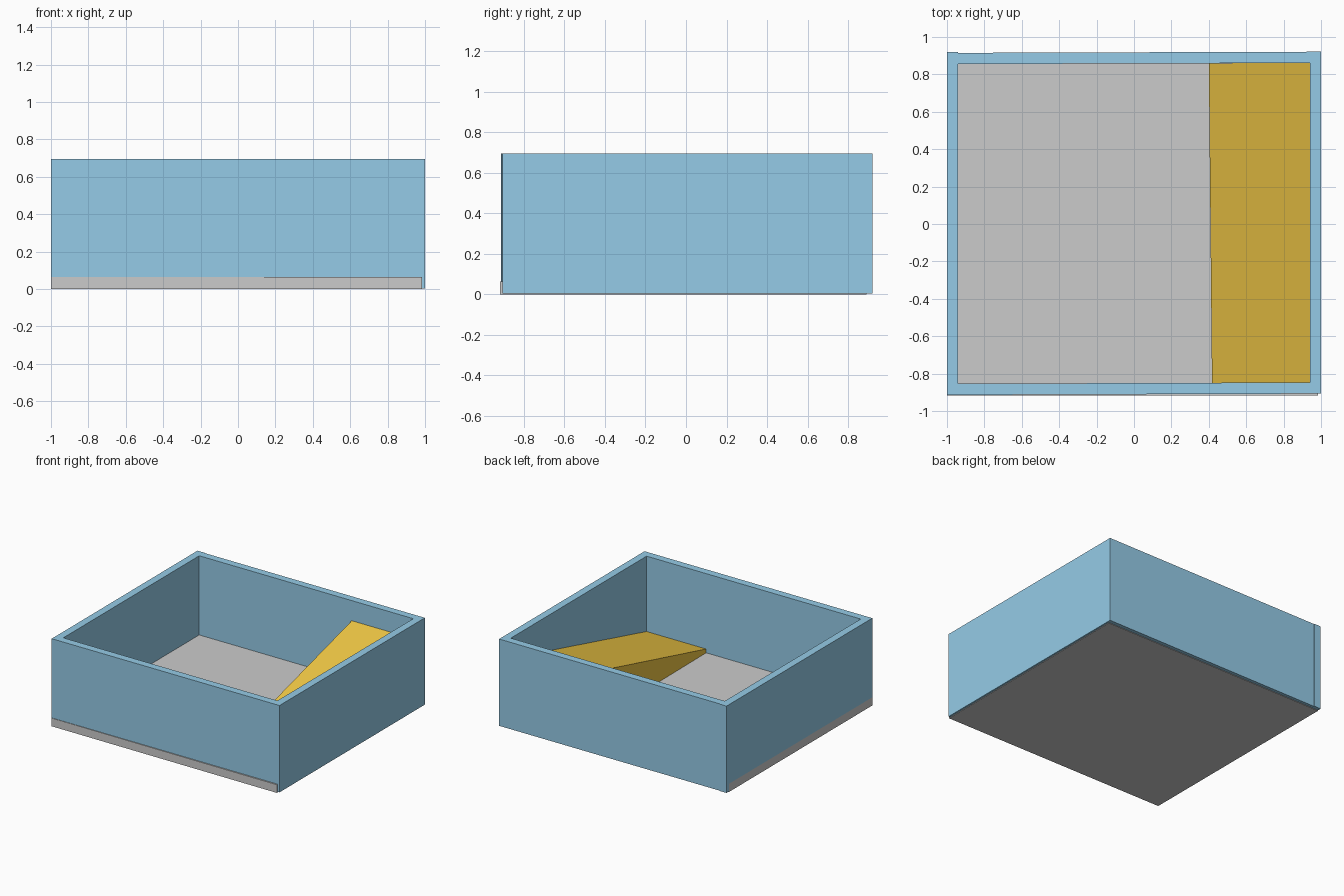
import bpy

if "Cube" in bpy.data.objects:
    bpy.data.objects.remove(bpy.data.objects["Cube"])


def material(name, rgb):
    m = bpy.data.materials.new(name)
    m.diffuse_color = (*rgb, 1)
    m.use_nodes = True
    m.node_tree.nodes["Principled BSDF"].inputs["Base Color"].default_value = m.diffuse_color
    return m


def prism(name, plan, z0, tops, mat=None):
    """Extrude a four-corner plan (counter-clockwise) up to a height per corner."""
    verts = [(x, y, z0) for x, y in plan] + [(x, y, t) for (x, y), t in zip(plan, tops)]
    faces = [(3, 2, 1, 0), (4, 5, 6, 7)]
    faces += [(i, (i + 1) % 4, (i + 1) % 4 + 4, i + 4) for i in range(4)]
    mesh = bpy.data.meshes.new(name)
    mesh.from_pydata(verts, [], faces)
    if mat:
        mesh.materials.append(mat)
    obj = bpy.data.objects.new(name, mesh)
    bpy.context.collection.objects.link(obj)
    return obj


blue = material("wall_blue", (0.30, 0.60, 0.80))
orange = material("ramp_orange", (0.88, 0.58, 0.06))

H, T = 0.695, 0.06      # wall height and thickness
BASE, FLOOR = 0.004, 0.065

# Floor slab, sitting slightly forward of the walls
prism("floor", [(-1, -0.918), (0.985, -0.918), (0.985, 0.89), (-1, 0.89)], 0, [FLOOR] * 4)

# Side walls
prism("left_wall", [(-1, -0.914), (-1 + T, -0.914), (-1 + T, 0.919), (-1, 0.919)],
      BASE, [H] * 4, blue)
prism("right_wall", [(1 - T, -0.907), (1, -0.907), (1, 0.921), (1 - T, 0.921)],
      BASE, [H] * 4, blue)

# Front and back walls, set very slightly askew between the sides
a = 1 - T
for name, y_left, y_right in (("front_wall", -0.914, -0.907), ("back_wall", 0.855, 0.861)):
    prism(name, [(-a, y_left), (a, y_right), (a, y_right + T), (-a, y_left + T)],
          BASE, [H] * 4, blue)

# Solid ramp along the right side, rising towards the back
prism("ramp", [(0.417, -0.85), (a, -0.848), (a, 0.861), (0.40, 0.859)],
      FLOOR, [0.095, 0.095, 0.535, 0.535], orange)
